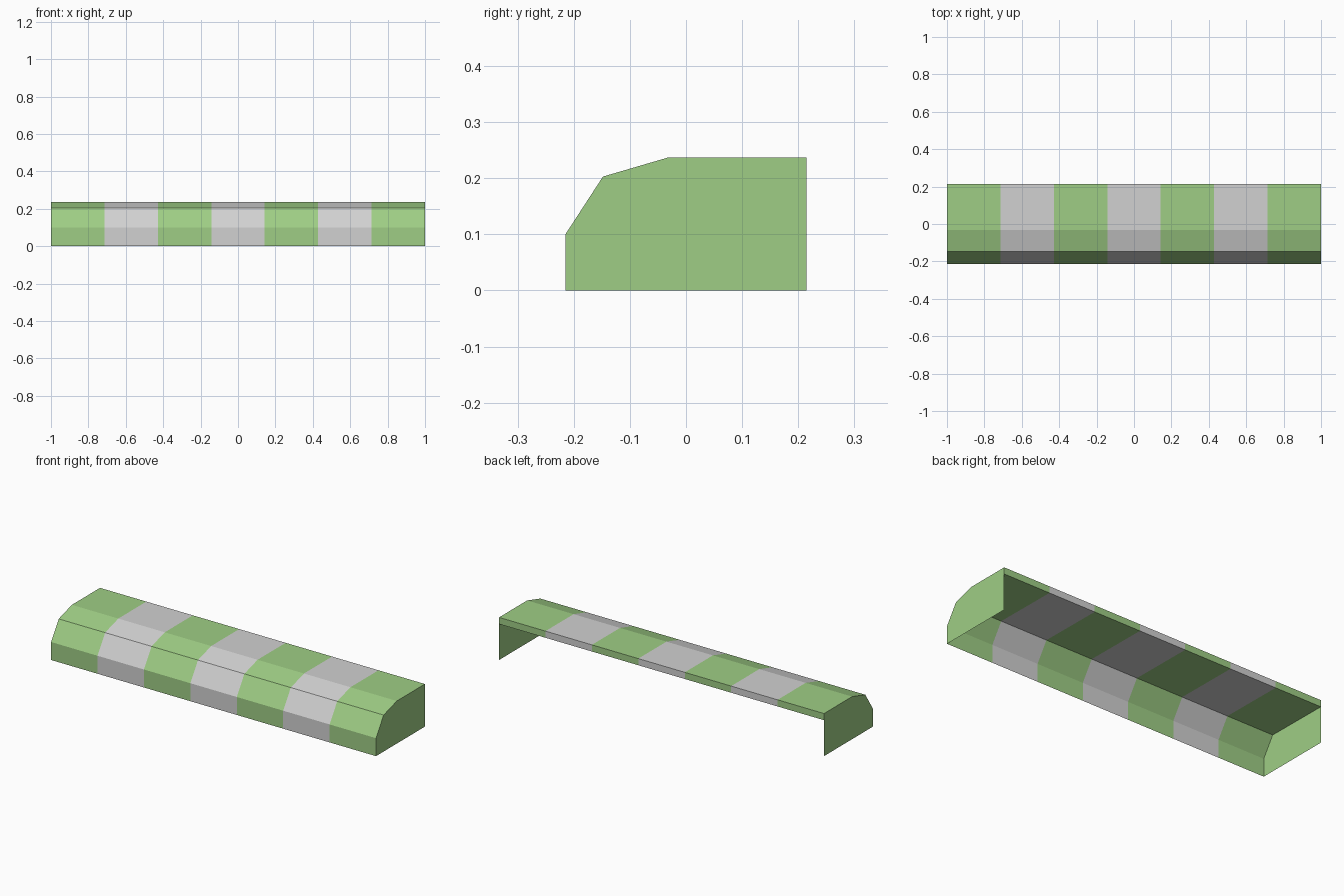
import bpy

cube = bpy.data.objects.get("Cube")
if cube:
    bpy.data.objects.remove(cube, do_unlink=True)


def make_material(name, color):
    mat = bpy.data.materials.new(name)
    mat.use_nodes = True
    mat.diffuse_color = color
    mat.node_tree.nodes["Principled BSDF"].inputs["Base Color"].default_value = color
    return mat


green = make_material("awning green", (0.345, 0.615, 0.235, 1))
grey = make_material("awning grey", (0.64, 0.64, 0.64, 1))


def make_object(name, verts, faces, materials):
    mesh = bpy.data.meshes.new(name)
    mesh.from_pydata(verts, [], faces)
    for mat in materials:
        mesh.materials.append(mat)
    obj = bpy.data.objects.new(name, mesh)
    bpy.context.collection.objects.link(obj)
    return obj


STRIPES = 7


def striped_sheet(name, section):
    """Sweep a (y, z) section along x, one step and one colour per stripe."""
    n = len(section)
    verts = [(-1 + 2 * i / STRIPES, y, z) for i in range(STRIPES + 1) for y, z in section]
    faces = [(i * n + j, (i + 1) * n + j, (i + 1) * n + j + 1, i * n + j + 1)
             for i in range(STRIPES) for j in range(n - 1)]
    obj = make_object(name, verts, faces, [green, grey])
    for index, face in enumerate(obj.data.polygons):
        face.material_index = (index // (n - 1)) % 2


# Cross-section (y, z) from the front hem, over the top, to the short back lip
HALF_DEPTH, HEIGHT = 0.215, 0.237
profile = [(-HALF_DEPTH, 0), (-HALF_DEPTH, 0.1), (-0.148, 0.203),
           (-0.032, HEIGHT), (HALF_DEPTH, HEIGHT), (HALF_DEPTH, 0.2)]
striped_sheet("striped_canopy", profile)

# Flat ceiling closing the roof from the back lip to the front ridge
striped_sheet("striped_ceiling", [profile[5], profile[2]])

# Flat end panels, reaching down to the ground line at the back
outline = profile[:-1] + [(HALF_DEPTH, 0)]
for name, x in (("right_end_panel", -1), ("left_end_panel", 1)):
    loop = list(range(len(outline)))
    if x > 0:
        loop.reverse()
    make_object(name, [(x, y, z) for y, z in outline], [loop], [green])
